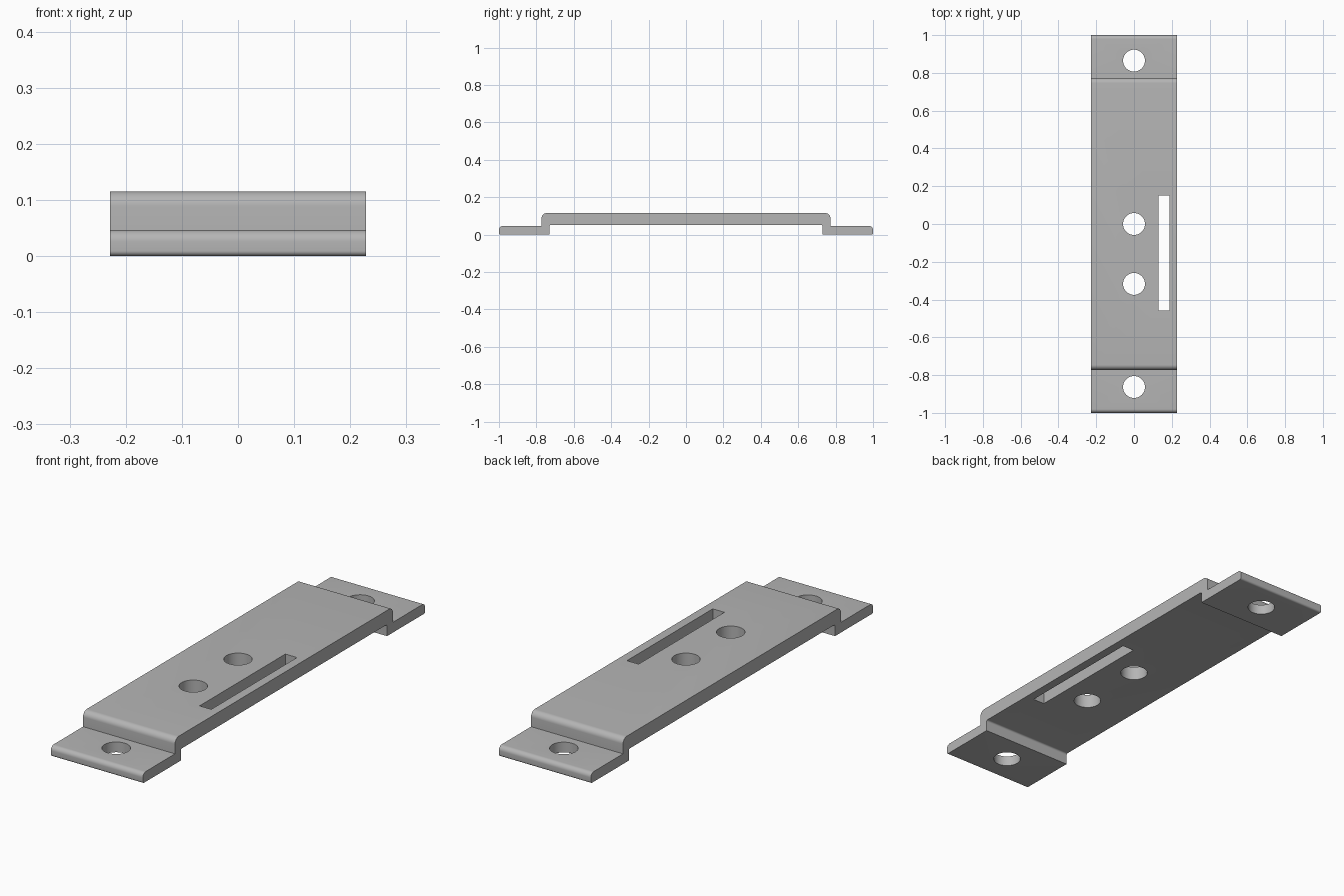
import bpy
import bmesh
from mathutils import Matrix, Vector

cube = bpy.data.objects.get("Cube")
if cube:
    bpy.data.objects.remove(cube, do_unlink=True)

HALF_WIDTH = 0.228

steel = bpy.data.materials.new("grey steel")
steel.use_nodes = True
grey = (0.46, 0.46, 0.46, 1)
steel.diffuse_color = grey
steel.node_tree.nodes["Principled BSDF"].inputs["Base Color"].default_value = grey


def rounded(corners, steps=6):
    """Replace each (y, z, radius) right-angle corner with an arc."""
    out = []
    n = len(corners)
    for i, (y, z, r) in enumerate(corners):
        p = Vector((y, z))
        if r == 0:
            out.append(p)
            continue
        a = (Vector(corners[i - 1][:2]) - p).normalized() * r
        b = (Vector(corners[(i + 1) % n][:2]) - p).normalized() * r
        centre = p + a + b
        for k in range(steps + 1):
            t = k / steps
            out.append(centre - (b * (1 - t) + a * t).normalized() * r)
    return out


def make_object(name, bm):
    bmesh.ops.recalc_face_normals(bm, faces=bm.faces)
    mesh = bpy.data.meshes.new(name)
    bm.to_mesh(mesh)
    bm.free()
    mesh.materials.append(steel)
    obj = bpy.data.objects.new(name, mesh)
    bpy.context.collection.objects.link(obj)
    return obj


# Bent strip: half of the side profile, mirrored and extruded across the width
half = [(0.73, 0.052, 0.008), (0.73, 0, 0), (1.0, 0, 0.009), (1.0, 0.046, 0.02),
        (0.772, 0.046, 0), (0.772, 0.115, 0.026)]
other = [(-y, z, r) for y, z, r in reversed(half)]
bm = bmesh.new()
verts = [bm.verts.new((-HALF_WIDTH, p.x, p.y)) for p in rounded(half + other)]
face = bm.faces.new(verts)
ext = bmesh.ops.extrude_face_region(bm, geom=[face])
moved = [g for g in ext["geom"] if isinstance(g, bmesh.types.BMVert)]
bmesh.ops.translate(bm, verts=moved, vec=(2 * HALF_WIDTH, 0, 0))
strip = make_object("bracket_strip", bm)

# Cutter for the screw holes and the side slot
bm = bmesh.new()
for y in (0.865, 0, -0.317, -0.863):
    bmesh.ops.create_cone(bm, cap_ends=True, segments=48, radius1=0.058,
                          radius2=0.058, depth=0.5,
                          matrix=Matrix.Translation((0, y, 0.06)))
bmesh.ops.create_cube(bm, size=1, matrix=Matrix.Translation((0.159, -0.154, 0.06))
                      @ Matrix.Diagonal((0.058, 0.608, 0.5, 1)))
cutter = make_object("hole_cutter", bm)
cutter.hide_render = True

cut = strip.modifiers.new("holes", "BOOLEAN")
cut.operation = "DIFFERENCE"
cut.solver = "EXACT"
cut.object = cutter

# Apply the cut, drop the cutter and smooth the bends
bpy.ops.object.select_all(action="DESELECT")
strip.select_set(True)
bpy.context.view_layer.objects.active = strip
bpy.ops.object.modifier_apply(modifier=cut.name)
bpy.data.objects.remove(cutter, do_unlink=True)
bpy.ops.object.shade_smooth_by_angle(angle=0.6)
